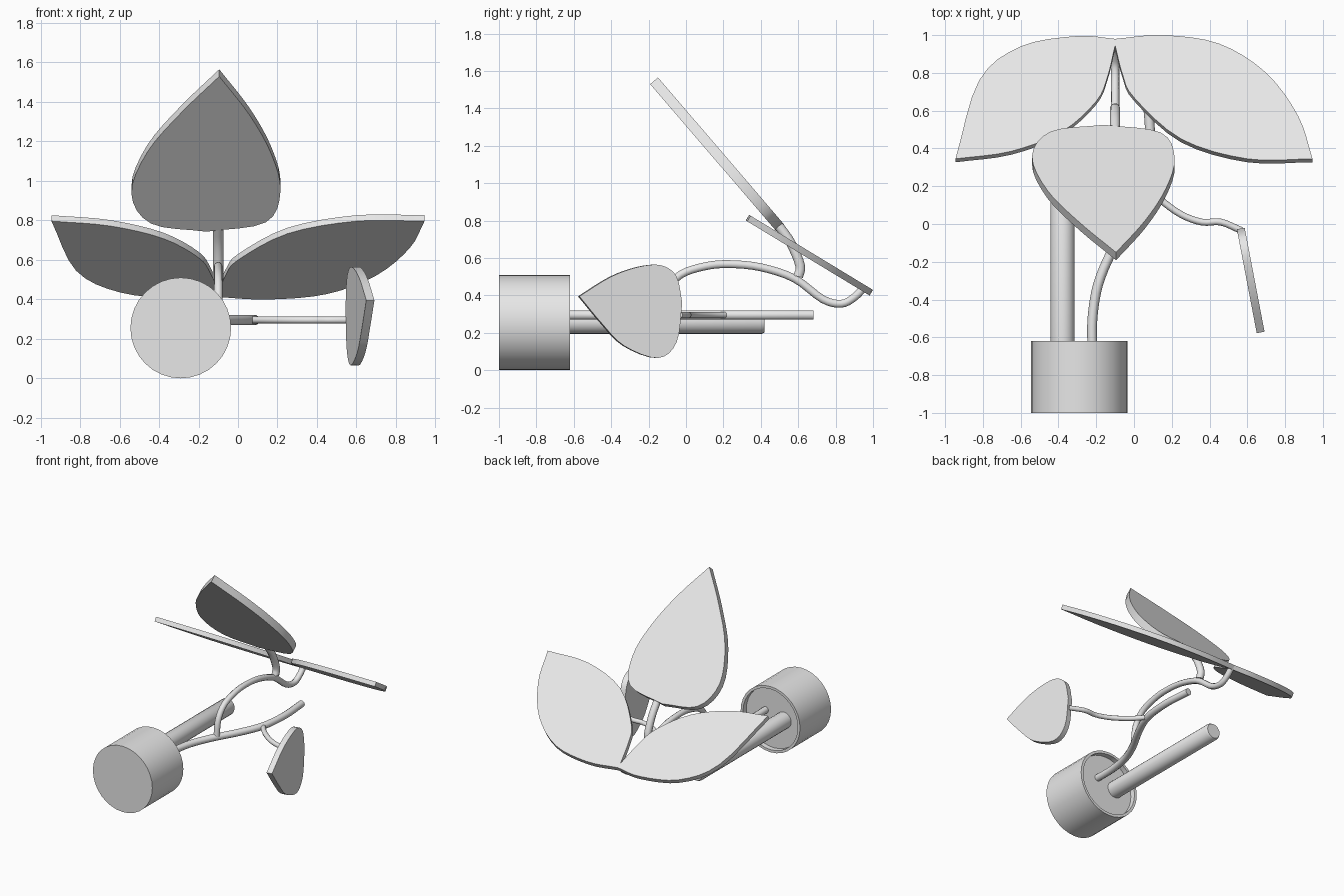
import bpy
import bmesh
from math import tau
from mathutils import Vector, Matrix

cube = bpy.data.objects.get("Cube")
if cube:
    bpy.data.objects.remove(cube, do_unlink=True)

grey = bpy.data.materials.new("plain_grey")
grey.use_nodes = True
grey.diffuse_color = (0.8, 0.8, 0.8, 1)
grey.node_tree.nodes["Principled BSDF"].inputs["Base Color"].default_value = grey.diffuse_color


def finish(obj, angle=0.6):
    """Give an object its colour and smooth shading with sharp edges kept."""
    obj.data.materials.clear()
    obj.data.materials.append(grey)
    bpy.ops.object.select_all(action="DESELECT")
    obj.select_set(True)
    bpy.context.view_layer.objects.active = obj
    bpy.ops.object.shade_smooth_by_angle(angle=angle)


def add_mesh(name, bm):
    bmesh.ops.recalc_face_normals(bm, faces=bm.faces)
    mesh = bpy.data.meshes.new(name)
    bm.to_mesh(mesh)
    bm.free()
    obj = bpy.data.objects.new(name, mesh)
    bpy.context.collection.objects.link(obj)
    finish(obj)
    return obj


def smooth_path(points, steps=4):
    """Smooth curve that passes through every given point."""
    pts = [Vector(p) for p in points]
    pts = [pts[0] * 2 - pts[1]] + pts + [pts[-1] * 2 - pts[-2]]
    path = []
    for a, b, c, d in zip(pts, pts[1:], pts[2:], pts[3:]):
        for i in range(steps):
            t = i / steps
            path.append(b + (c - a) * t / 2
                        + (a * 2 - b * 5 + c * 4 - d) * t * t / 2
                        + (b * 3 - a - c * 3 + d) * t ** 3 / 2)
    return path + [pts[-2]]


def lathe(name, profile, x, z, segments=32):
    """Turn a (radius, y) profile about an axis that runs along y."""
    bm = bmesh.new()
    verts = [bm.verts.new((r, y, 0)) for r, y in profile]
    edges = [bm.edges.new(pair) for pair in zip(verts, verts[1:])]
    bmesh.ops.spin(bm, geom=verts + edges, cent=(0, 0, 0), axis=(0, 1, 0),
                   angle=tau, steps=segments, use_duplicate=False)
    bmesh.ops.remove_doubles(bm, verts=bm.verts, dist=0.0005)
    bmesh.ops.transform(bm, matrix=Matrix.Translation((x, 0, z)), verts=bm.verts)
    return add_mesh(name, bm)


def tube(name, points, radius):
    """Round stem along a smooth path."""
    path = smooth_path(points)
    curve = bpy.data.curves.new(name, "CURVE")
    curve.dimensions = "3D"
    curve.bevel_depth = radius
    curve.bevel_resolution = 3
    curve.use_fill_caps = True
    spline = curve.splines.new("POLY")
    spline.points.add(len(path) - 1)
    for point, co in zip(spline.points, path):
        point.co = (*co, 1)
    helper = bpy.data.objects.new(name + "_path", curve)
    bpy.context.collection.objects.link(helper)
    graph = bpy.context.evaluated_depsgraph_get()
    mesh = bpy.data.meshes.new_from_object(helper.evaluated_get(graph))
    bpy.data.objects.remove(helper, do_unlink=True)
    mesh.name = name
    obj = bpy.data.objects.new(name, mesh)
    bpy.context.collection.objects.link(obj)
    finish(obj, 0.9)


def leaf(name, sides, place, normal, thickness):
    """Flat slab: two smooth outline sides laid on a plane, thickened behind it."""
    first, second = (smooth_path(side) for side in sides)
    outline = first + second
    kept = [p for i, p in enumerate(outline) if (p - outline[i - 1]).length > 0.001]
    offset = Vector(normal).normalized() * -thickness
    bm = bmesh.new()
    top = [bm.verts.new(place(*p)) for p in kept]
    low = [bm.verts.new(v.co + offset) for v in top]
    bm.faces.new(top)
    bm.faces.new(low[::-1])
    for i in range(len(top)):
        bm.faces.new((top[i - 1], low[i - 1], low[i], top[i]))
    add_mesh(name, bm)


# Pot lying on its side, with a sunken soil face, and the support stake
lathe("pot", [(0, -1), (0.255, -1), (0.255, -0.62), (0.235, -0.62),
              (0.235, -0.66), (0, -0.66)], -0.29, 0.255)
lathe("support_stake", [(0, -0.68), (0.063, -0.68), (0.063, 0.405),
                        (0.055, 0.42), (0, 0.42)], -0.378, 0.257, 20)

# Stems
h = 0.295
tube("main_stem", [(-0.22, -0.68, h), (-0.22, -0.5, h), (-0.19, -0.32, h),
                   (-0.12, -0.15, h), (-0.02, 0.03, h), (0.06, 0.22, h),
                   (0.085, 0.45, h), (0.07, 0.68, h)], 0.026)
tube("side_stem", [(0.06, 0.22, h), (0.14, 0.13, h), (0.25, 0.05, h),
                   (0.36, 0.01, h), (0.46, 0.01, h), (0.57, -0.035, h)], 0.018)
c = -0.1
tube("arched_stem", [(c, -0.12, h), (c, -0.1, 0.42), (c, -0.03, 0.51),
                     (c, 0.1, 0.555), (c, 0.23, 0.567), (c, 0.4, 0.55),
                     (c, 0.58, 0.49), (c, 0.73, 0.38), (c, 0.83, 0.355),
                     (c, 0.9, 0.39), (c, 0.95, 0.44)], 0.022)
tube("upper_leaf_stem", [(c, 0.6, 0.5), (c, 0.61, 0.56), (c, 0.56, 0.68),
                         (c, 0.49, 0.78)], 0.027)


# Planes that carry the leaves
def upper_plane(x, y):
    return (x, y, 1.565 - 1.165 * (y + 0.15))


def lower_plane(x, y):
    return (x, y, 0.835 - 0.606 * (y - 0.33))


def side_plane(y, z):
    return (0.585 - 0.191 * (y + 0.015), y, z)


# Leaves
leaf("upper_leaf",
     [[(-0.095, -0.15), (0.06, 0.02), (0.17, 0.19), (0.215, 0.35), (0.14, 0.485),
       (-0.16, 0.525)],
      [(-0.16, 0.525), (-0.44, 0.49), (-0.54, 0.36), (-0.46, 0.18), (-0.29, 0.01),
       (-0.095, -0.15)]],
     upper_plane, (0, 1.165, 1), 0.055)
leaf("left_leaf",
     [[(c, 0.98), (0.15, 1), (0.45, 0.955), (0.7, 0.8), (0.87, 0.57), (0.945, 0.345)],
      [(0.945, 0.345), (0.6, 0.345), (0.25, 0.45), (0, 0.67), (-0.06, 0.79),
       (c, 0.945)]],
     lower_plane, (0, 0.606, 1), 0.035)
leaf("right_leaf",
     [[(c, 0.98), (-0.3, 0.995), (-0.6, 0.94), (-0.82, 0.76), (-0.945, 0.345)],
      [(-0.945, 0.345), (-0.65, 0.385), (-0.38, 0.49), (-0.2, 0.65), (-0.14, 0.78),
       (c, 0.945)]],
     lower_plane, (0, 0.606, 1), 0.035)
leaf("side_leaf",
     [[(-0.57, 0.395), (-0.4, 0.5), (-0.25, 0.553), (-0.13, 0.56), (-0.05, 0.5),
       (-0.02, 0.36)],
      [(-0.02, 0.36), (-0.05, 0.15), (-0.15, 0.065), (-0.33, 0.13), (-0.45, 0.25),
       (-0.57, 0.395)]],
     side_plane, (1, 0.191, 0), 0.042)
